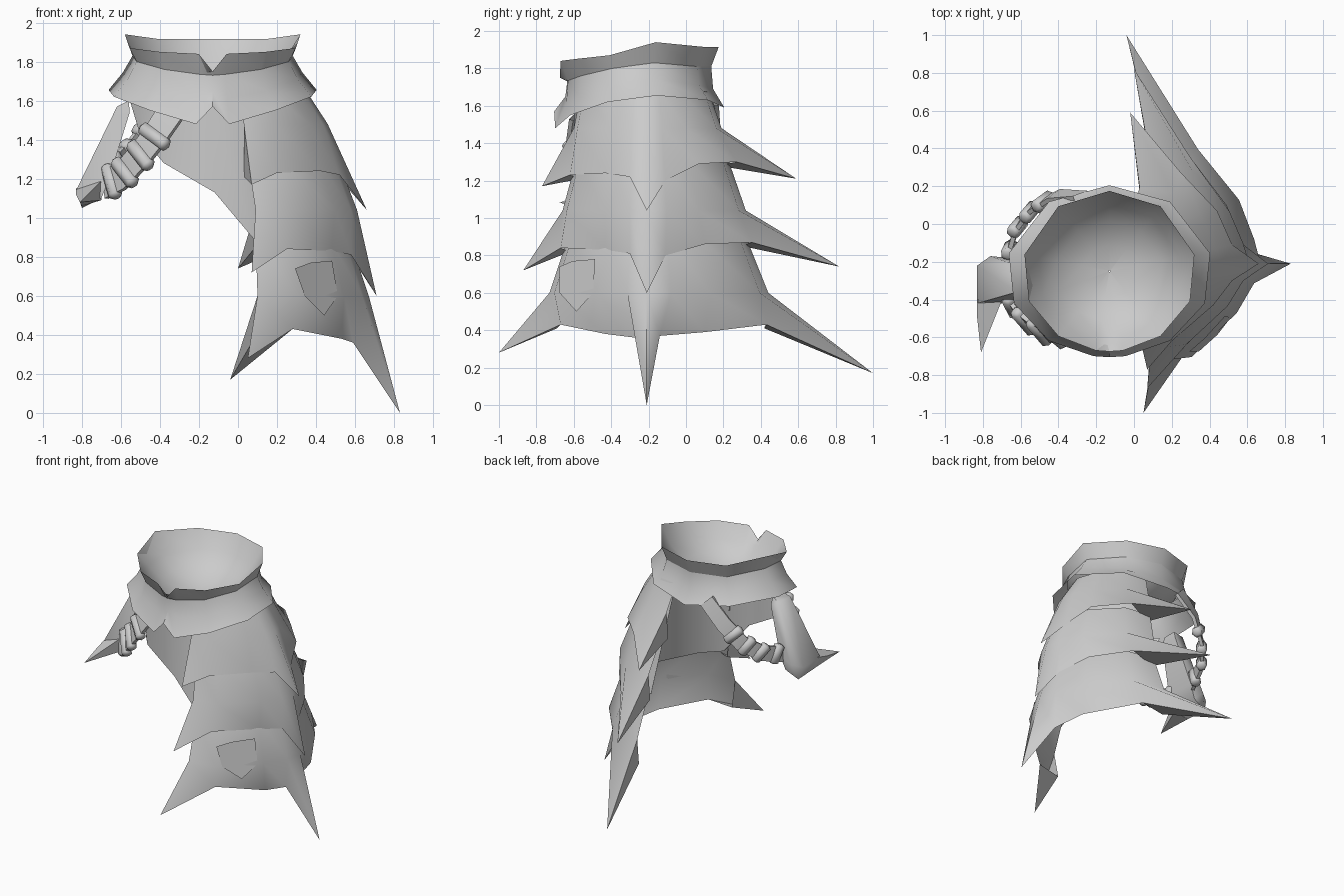
import bpy, bmesh, math
from mathutils import Vector as V

if "Cube" in bpy.data.objects:
    bpy.data.objects.remove(bpy.data.objects["Cube"])

grey = bpy.data.materials.new("plain grey")
grey.diffuse_color = (0.6, 0.6, 0.6, 1)
grey.use_nodes = True
grey.node_tree.nodes["Principled BSDF"].inputs["Base Color"].default_value = grey.diffuse_color


def finish(name, bm, angle=50):
    me = bpy.data.meshes.new(name)
    bm.to_mesh(me)
    bm.free()
    ob = bpy.data.objects.new(name, me)
    bpy.context.collection.objects.link(ob)
    me.materials.append(grey)
    me.shade_smooth()
    me.set_sharp_from_angle(angle=math.radians(angle))
    return ob


def loft(name, rows, closed=False, angle=50, flip=False):
    """Sheet through rows of points, listed from top to bottom."""
    bm = bmesh.new()
    vs = [[bm.verts.new(p) for p in r] for r in rows]
    n = len(rows[0])
    for a, b in zip(vs, vs[1:]):
        for i in range(n if closed else n - 1):
            j = (i + 1) % n
            bm.faces.new((a[i], b[i], b[j], a[j]))
    if flip:
        bmesh.ops.reverse_faces(bm, faces=bm.faces)
    return finish(name, bm, angle)


def hull(name, pts, angle=40):
    bm = bmesh.new()
    for p in pts:
        bm.verts.new(p)
    bmesh.ops.convex_hull(bm, input=bm.verts)
    return finish(name, bm, angle)


# Cape layers: shared plan outline, running front edge -> right -> back edge
OUT = [(0, -1), (.36, -.95), (.78, -.5), (.94, -.2), (1, 0),
       (.94, .2), (.8, .52), (.42, .93), (0, 1)]
YC = -.21


def outline(z, x0, x1, front, back):
    return [(x0 + (x1 - x0) * u, YC + v * (front if v < 0 else back), z) for u, v in OUT]


def cape_layer(name, top, middle, hem):
    loft(name, [top, middle, hem], angle=85)
    # Folded-in inner side of the front and back spikes
    for side, e, c in (("front", 0, 1), ("back", -1, -2)):
        base = (middle[e][0], middle[e][1] + (.04 if e == 0 else -.02), hem[c][2] - .02)
        bm = bmesh.new()
        m, t, b, k = (bm.verts.new(p) for p in (middle[e], hem[e], base, hem[c]))
        for f in ((m, b, t), (b, k, t)):
            bm.faces.new(f if e == 0 else f[::-1])
        finish(f"{name}_{side}_spike_inside", bm, 30)


cape_layer("upper_cape_layer",
    outline(1.68, 0, .33, .35, .33),
    outline(1.48, .03, .46, .39, .40),
    [(.07, -.77, 1.17), (.2, -.62, 1.23), (.42, -.43, 1.24), (.52, -.3, 1.22), (.66, YC, 1.04),
     (.52, -.11, 1.2), (.44, .07, 1.29), (.25, .27, 1.3), (-.02, .59, 1.21)])
cape_layer("middle_cape_layer",
    outline(1.3, .05, .51, .38, .44),
    outline(1.04, .09, .61, .45, .53),
    [(.07, -.87, .72), (.25, -.67, .84), (.48, -.43, .83), (.58, -.3, .81), (.71, YC, .6),
     (.58, -.11, .8), (.49, .1, .86), (.3, .35, .87), (0, .82, .74)])
cape_layer("lower_cape_layer",
    outline(.9, .09, .57, .42, .53),
    outline(.6, .1, .67, .52, .65),
    [(.05, -1, .28), (.28, -.67, .43), (.53, -.43, .38), (.59, -.27, .36), (.83, YC, 0),
     (.59, -.14, .37), (.54, .1, .39), (.28, .43, .43), (-.04, 1, .17)])

# Patch on the lower layer
patch = bmesh.new()
patch.faces.new([patch.verts.new(V(p) + V((.012, -.016, 0))) for p in (
    (.28, -.66, .74), (.33, -.66, .6), (.43, -.57, .5), (.5, -.48, .6),
    (.47, -.47, .78), (.36, -.59, .77))])
finish("cape_patch", patch, 80)

# Inner lining with a slanted hem across the chest, with an outer and an inner skin
LINING = [
    [(-.56, -.4, 1.62), (-.42, -.54, 1.62), (-.15, -.6, 1.62), (.02, -.54, 1.62), (.18, -.44, 1.62),
     (.29, -.21, 1.62), (.2, .02, 1.62), (.1, .08, 1.62), (.03, .1, 1.62)],
    [(-.5, -.42, 1.42), (-.38, -.54, 1.28), (-.12, -.59, 1.13), (.09, -.59, .88), (.27, -.54, .84),
     (.53, -.21, .8), (.42, .08, .82), (.25, .25, .84), (.1, .28, .88)]]
loft("lining_outside", LINING, angle=80)
loft("lining_inside", [[(x - (.008 if x > .1 else 0), y + .008 * (1 if y < -.2 else -1), z)
                        for x, y, z in r] for r in LINING], angle=80, flip=True)

# Collar: ten-sided ring, with a narrow notch at the front
ANG = [0, 36, 78, 112, 144, 171, 180, 189, 216, 248, 282, 324]
CX, CY = -.13, -.25


def ring(rx, ry, zs, cy=CY):
    """Ring from the back round to the right; zs are heights for the first half."""
    return [(CX + rx * math.sin(math.radians(a)), cy + ry * math.cos(math.radians(a)),
             zs[min(i, 12 - i)]) for i, a in enumerate(ANG)]


rim = ring(.46, .425, (1.915, 1.915, 1.94, 1.87, 1.85, 1.84, 1.75))
neck = ring(.42, .385, (1.81, 1.81, 1.83, 1.8, 1.76, 1.735, 1.73))
waist = ring(.47, .395, (1.69, 1.71, 1.745, 1.71, 1.65, 1.61, 1.65))
hem = ring(.545, .455, (1.59, 1.63, 1.655, 1.62, 1.55, 1.48, 1.57))
loft("collar_rim", [rim[::-1], neck[::-1]], True)
loft("collar_flange", [neck[::-1], waist[::-1], hem[::-1]], True)

# Bowl that closes the neck opening
bowl = [rim]
for s, z in ((.83, 1.79), (.62, 1.7), (.32, 1.63), (.01, 1.61)):
    bowl.append(ring(.46 * s, .425 * s, tuple(z - (.06 * s if i > 3 else 0) for i in range(7))))
loft("neck_bowl", bowl, True, 90)

# Hanging horn on the left side
hull("horn_body", [
    (-.56, -.24, 1.6), (-.56, -.34, 1.6), (-.62, -.22, 1.57), (-.62, -.36, 1.57),
    (-.555, -.22, 1.54), (-.555, -.36, 1.54),
    (-.66, -.18, 1.2), (-.66, -.41, 1.2), (-.83, -.22, 1.14), (-.83, -.42, 1.14),
    (-.76, -.17, 1.16), (-.8, -.2, 1.05), (-.8, -.4, 1.06), (-.7, -.19, 1.1), (-.7, -.42, 1.1)], 65)
hull("horn_tip", [
    (-.83, -.4, 1.15), (-.69, -.38, 1.2), (-.7, -.4, 1.09), (-.8, -.38, 1.06),
    (-.83, -.5, 1.12), (-.75, -.52, 1.12), (-.81, -.68, 1.08)], 65)


# Ribbed straps joining the horn to the cape
def strap(name, pts, width, ribs, start):
    pts = [V(p) for p in pts]
    frames = []
    for i, p in enumerate(pts):
        t = (pts[min(i + 1, len(pts) - 1)] - pts[max(i - 1, 0)]).normalized()
        n = V((p.x - CX, p.y - CY, 0)).normalized()
        w = t.cross(n).normalized() * width / 2
        frames.append((p, w, w.cross(t).normalized(), t))
    loft(name + "_band", [[p - w - n * .012, p - w + n * .012, p + w + n * .012, p + w - n * .012]
                          for p, w, n, t in frames], True, 30)
    for k in range(ribs):
        f = (start + (1 - start) * (k + .5) / ribs) * (len(pts) - 1)
        i = int(f)
        p = pts[i].lerp(pts[i + 1], f - i)
        _, w, n, t = frames[i]
        hull(f"{name}_rib_{k + 1}", [
            p + w * s * (1.1 if r > .03 else 1.3) +
            r * (math.cos(a * math.pi / 3) * n + math.sin(a * math.pi / 3) * t)
            for s in (-1, 1) for r in (.038, .02) for a in range(6)], 65)


strap("front_strap", [(-.33, -.58, 1.56), (-.41, -.59, 1.44), (-.5, -.57, 1.32),
                      (-.6, -.5, 1.21), (-.68, -.39, 1.17)], .15, 4, .2)
strap("back_strap", [(-.28, .15, 1.64), (-.42, .15, 1.5), (-.53, .09, 1.36),
                     (-.62, -.02, 1.27), (-.68, -.2, 1.21)], .11, 4, .3)
